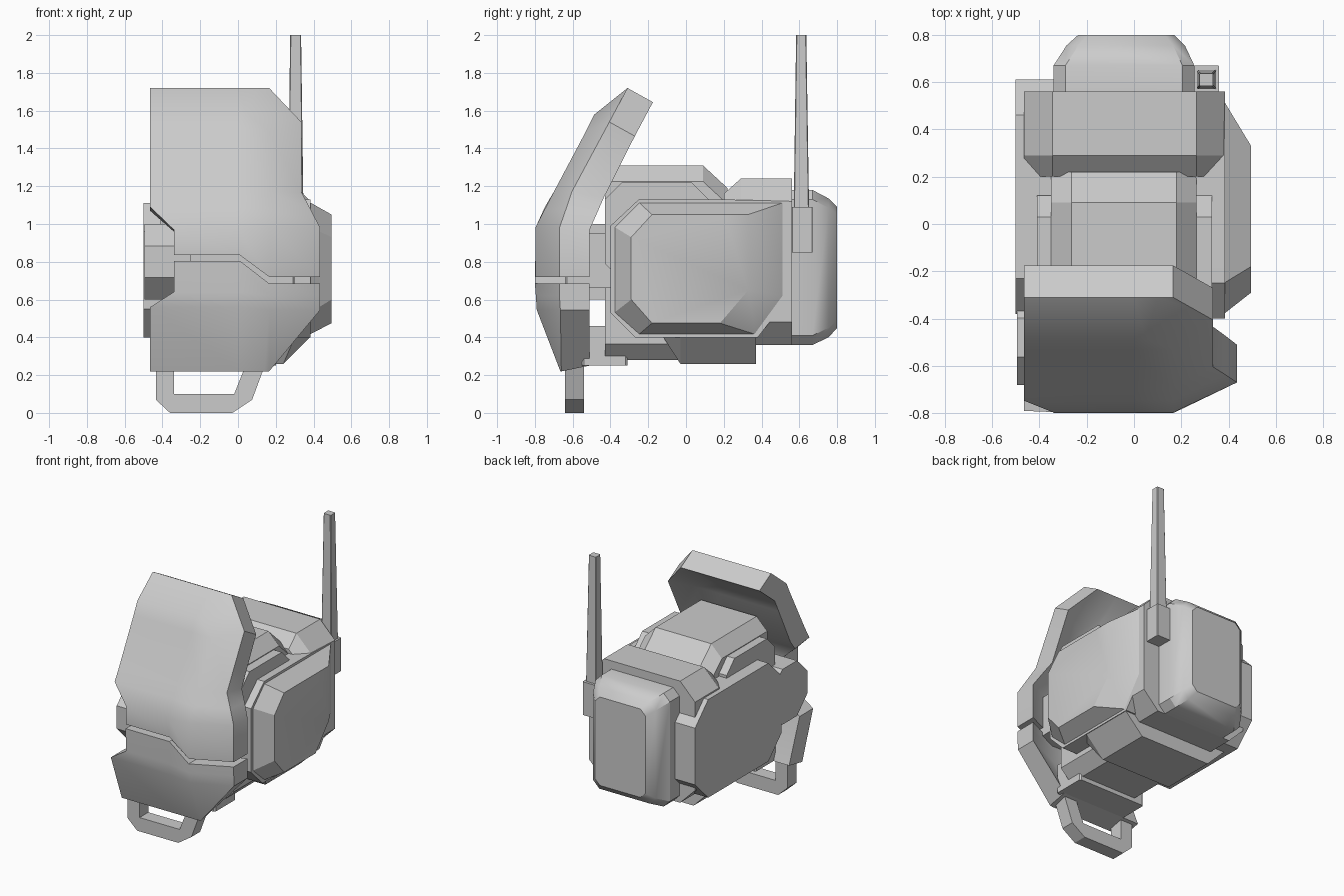
import bpy, bmesh, math

cube = bpy.data.objects.get("Cube")
if cube:
    bpy.data.objects.remove(cube)

grey = bpy.data.materials.new("plain grey")
grey.use_nodes = True
tone = (0.6, 0.6, 0.6, 1)
grey.diffuse_color = tone
grey.node_tree.nodes["Principled BSDF"].inputs["Base Color"].default_value = tone


def finish(name, bm):
    """Turn a bmesh into a shaded object."""
    bmesh.ops.remove_doubles(bm, verts=bm.verts, dist=0.0005)
    bmesh.ops.recalc_face_normals(bm, faces=bm.faces)
    mesh = bpy.data.meshes.new(name)
    bm.to_mesh(mesh)
    bm.free()
    mesh.materials.append(grey)
    obj = bpy.data.objects.new(name, mesh)
    bpy.context.collection.objects.link(obj)
    bpy.ops.object.select_all(action='DESELECT')
    obj.select_set(True)
    bpy.context.view_layer.objects.active = obj
    bpy.ops.object.shade_smooth_by_angle(angle=math.radians(32))
    return obj


def prism(name, axis, layers):
    """Loft 2D outlines placed along an axis; layers = [(position, outline)]."""
    place = {'X': lambda d, a, b: (d, a, b),
             'Y': lambda d, a, b: (a, d, b),
             'Z': lambda d, a, b: (a, b, d)}[axis]
    bm = bmesh.new()
    rings = [[bm.verts.new(place(d, a, b)) for a, b in outline] for d, outline in layers]
    n = len(rings[0])
    for low, high in zip(rings, rings[1:]):
        for i in range(n):
            j = (i + 1) % n
            bm.faces.new((low[i], low[j], high[j], high[i]))
    bm.faces.new(rings[0])
    bm.faces.new(rings[-1])
    return finish(name, bm)


def octa(a0, a1, b0, b1, c):
    """Rectangle with chamfered corners."""
    return [(a0 + c, b0), (a1 - c, b0), (a1, b0 + c), (a1, b1 - c),
            (a1 - c, b1), (a0 + c, b1), (a0, b1 - c), (a0, b0 + c)]


def box(name, x, y, z, c=0.01):
    return prism(name, 'Z', [(z[0], octa(*x, *y, c)), (z[1], octa(*x, *y, c))])


def shell(name, rows):
    """Bent armour plate: raised front, sloped rim on the left, hollow back."""
    bm = bmesh.new()
    rings = []
    for xl, xm, xi, xr, zl, zi, yf, zr, yr, dy, dz in rows:
        front = [(xl, yf, zl), (xm, yf, zl), (xi, yf, zi), (xr, yr, zr)]
        back = [(x, y + dy, z + dz) for x, y, z in front]
        rings.append([[bm.verts.new(p) for p in side] for side in (front, back)])
    for (f0, b0), (f1, b1) in zip(rings, rings[1:]):
        for i in range(3):
            bm.faces.new((f0[i], f0[i + 1], f1[i + 1], f1[i]))
            bm.faces.new((b0[i], b1[i], b1[i + 1], b0[i + 1]))
        for i in (0, 3):
            bm.faces.new((f0[i], f1[i], b1[i], b0[i]))
    for f, b in (rings[0], rings[-1]):
        for i in range(3):
            bm.faces.new((f[i], f[i + 1], b[i + 1], b[i]))
    return finish(name, bm)


# Face armour
shell("upper_visor", [
    (-.465, 0, .10, .165, 1.72, 1.72, -.31, 1.72, -.31, .135, -.075),
    (-.465, 0, .05, .25, 1.58, 1.58, -.485, 1.63, -.358, .135, -.075),
    (-.465, 0, .165, .335, 1.49, 1.49, -.53, 1.54, -.406, .135, -.075),
    (-.465, 0, .165, .335, 1.17, 1.17, -.70, 1.17, -.605, .17, -.03),
    (-.465, 0, .165, .383, 1.09, 1.08, -.747, 1.08, -.635, .165, -.02),
    (-.34, 0, .165, .435, .97, .98, -.797, .98, -.67, .16, -.01),
    (-.34, .01, .165, .435, .835, .72, -.797, .72, -.67, .16, 0)])
shell("chin_guard", [
    (-.34, .01, .165, .435, .805, .685, -.80, .685, -.67, .16, 0),
    (-.34, .01, .165, .435, .64, .62, -.795, .62, -.67, .16, 0),
    (-.465, .01, .165, .435, .56, .545, -.79, .545, -.665, .155, 0),
    (-.465, .01, .14, .165, .22, .22, -.665, .22, -.66, .15, .03)])

# Open loop under the chin
loop = [(-.435, .3), (-.435, .07), (-.36, 0), (-.03, 0), (.075, .07), (.16, .3),
        (.06, .3), (-.02, .1), (-.34, .1), (-.34, .3)]
prism("chin_loop", 'Y', [(-.64, loop), (-.54, loop)])

# Jaw hinge and neck links behind the armour
box("hinge_bar", (-.33, .30), (-.64, -.38), (.73, .95))
box("lower_hinge_bar", (-.33, .30), (-.64, -.38), (.66, .73))
box("jaw_link", (-.34, .20), (-.55, -.31), (.25, .46))
disc = octa(-.68, -.28, .60, 1.0, .117)
prism("hinge_disc", 'X', [(-.495, disc), (-.25, disc)])

# Central head block, sloping down at the back
crown = octa(-.35, .265, .28, 1.31, .085)
prism("head_core", 'Y', [(-.43, crown), (.09, crown), (.22, octa(-.35, .265, .28, 1.19, .085))])
temple = octa(-.43, .12, .7, 1.22, .09)
prism("temple_tabs", 'X', [(-.41, temple), (.33, temple)])
prism("rear_band", 'Y', [(.2, octa(-.465, .385, .36, 1.16, .12)),
                         (.29, octa(-.465, .385, .36, 1.24, .12)),
                         (.56, octa(-.465, .385, .36, 1.24, .12))])

# Ear housings
left_ear = [(-.40, .53), (-.27, .40), (.38, .40), (.56, .63),
            (.56, 1.12), (.2, 1.13), (-.25, 1.13), (-.40, .99)]
prism("left_ear_housing", 'X', [(.1, left_ear), (.385, left_ear)])
pod_base = [(-.38, .53), (-.25, .415), (.37, .415), (.52, .62),
            (.52, 1.115), (.2, 1.115), (-.25, 1.115), (-.38, .985)]
pod_face = [(-.29, .60), (-.18, .475), (.18, .475), (.33, .65),
            (.33, 1.05), (.2, 1.05), (-.18, 1.05), (-.29, .93)]
prism("left_ear_pod", 'X', [(.38, pod_base), (.495, pod_face)])
right_ear = octa(-.38, .61, .40, 1.11, .15)
prism("right_ear_plate", 'X', [(-.5, right_ear), (-.25, right_ear)])

# Underside panel
prism("under_panel", 'Y', [(-.12, octa(-.46, .38, .40, .62, .08)),
                           (-.03, octa(-.46, .38, .26, .62, .14)),
                           (.37, octa(-.46, .38, .26, .62, .14))])

# Back pack with softened rear edges
prism("back_pack", 'Y', [(.5, octa(-.34, .255, .36, 1.18, .05)),
                         (.67, octa(-.34, .255, .36, 1.18, .05)),
                         (.755, octa(-.285, .215, .40, 1.135, .05)),
                         (.80, octa(-.235, .17, .45, 1.09, .04))])

# Aerial
box("aerial_socket", (.25, .36), (.56, .67), (.85, 1.09), .004)
prism("aerial_mast", 'Z', [(1.05, octa(.265, .347, .57, .652, .004)),
                           (2.0, octa(.276, .334, .583, .637, .004))])
